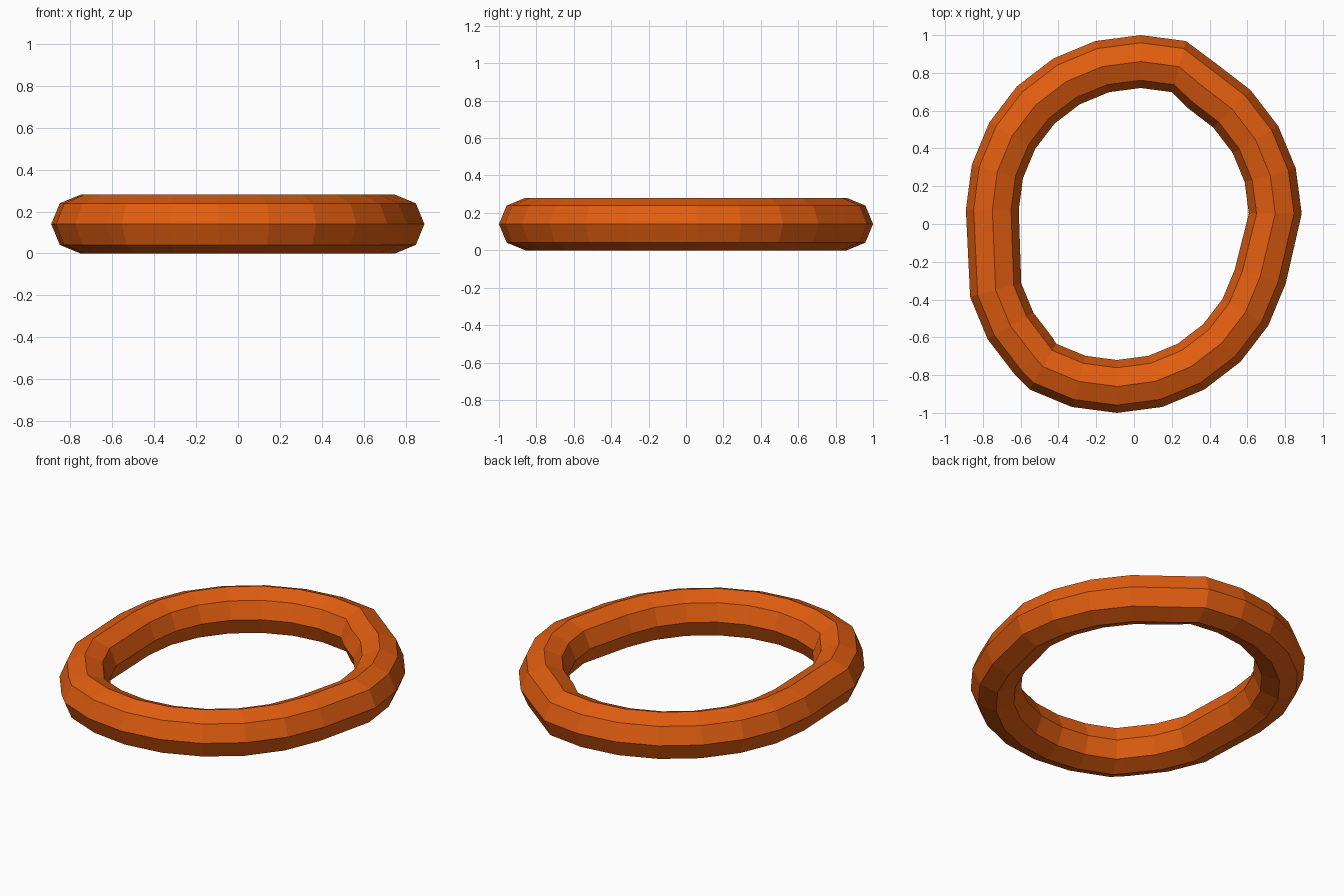
import bpy, bmesh
from math import sin, cos, radians

if "Cube" in bpy.data.objects:
    bpy.data.objects.remove(bpy.data.objects["Cube"])

TUBE = 0.14      # tube radius
RING = 0.785     # centreline radius
SIDES = 8

# Slightly shifted arcs of the same circle: centre x, centre y, start and end angle
ARCS = [(-0.037, 0.055, 0, 60), (0.035, 0.075, 75, 180),
        (0.026, -0.147, 195, 225), (-0.09, -0.075, 240, 345)]

bm = bmesh.new()

# Octagonal cross-sections every 15 degrees
rings = []
for cx, cy, start, end in ARCS:
    for deg in range(start, end + 1, 15):
        a = radians(deg)
        ring = []
        for k in range(SIDES):
            t = radians(360 * k / SIDES)
            r = RING + TUBE * cos(t)
            ring.append(bm.verts.new((cx + r * cos(a), cy + r * sin(a),
                                      TUBE + TUBE * sin(t))))
        rings.append(ring)

# Join neighbouring sections into a closed band
for i, ring in enumerate(rings):
    nxt = rings[(i + 1) % len(rings)]
    for k in range(SIDES):
        j = (k + 1) % SIDES
        bm.faces.new((ring[k], nxt[k], nxt[j], ring[j]))
bmesh.ops.recalc_face_normals(bm, faces=bm.faces)

mesh = bpy.data.meshes.new("ring_band")
bm.to_mesh(mesh)
bm.free()
band = bpy.data.objects.new("ring_band", mesh)
bpy.context.collection.objects.link(band)

# Orange finish
mat = bpy.data.materials.new("orange")
mat.diffuse_color = (0.75, 0.11, 0.005, 1)
mat.use_nodes = True
mat.node_tree.nodes["Principled BSDF"].inputs["Base Color"].default_value = mat.diffuse_color
mesh.materials.append(mat)
